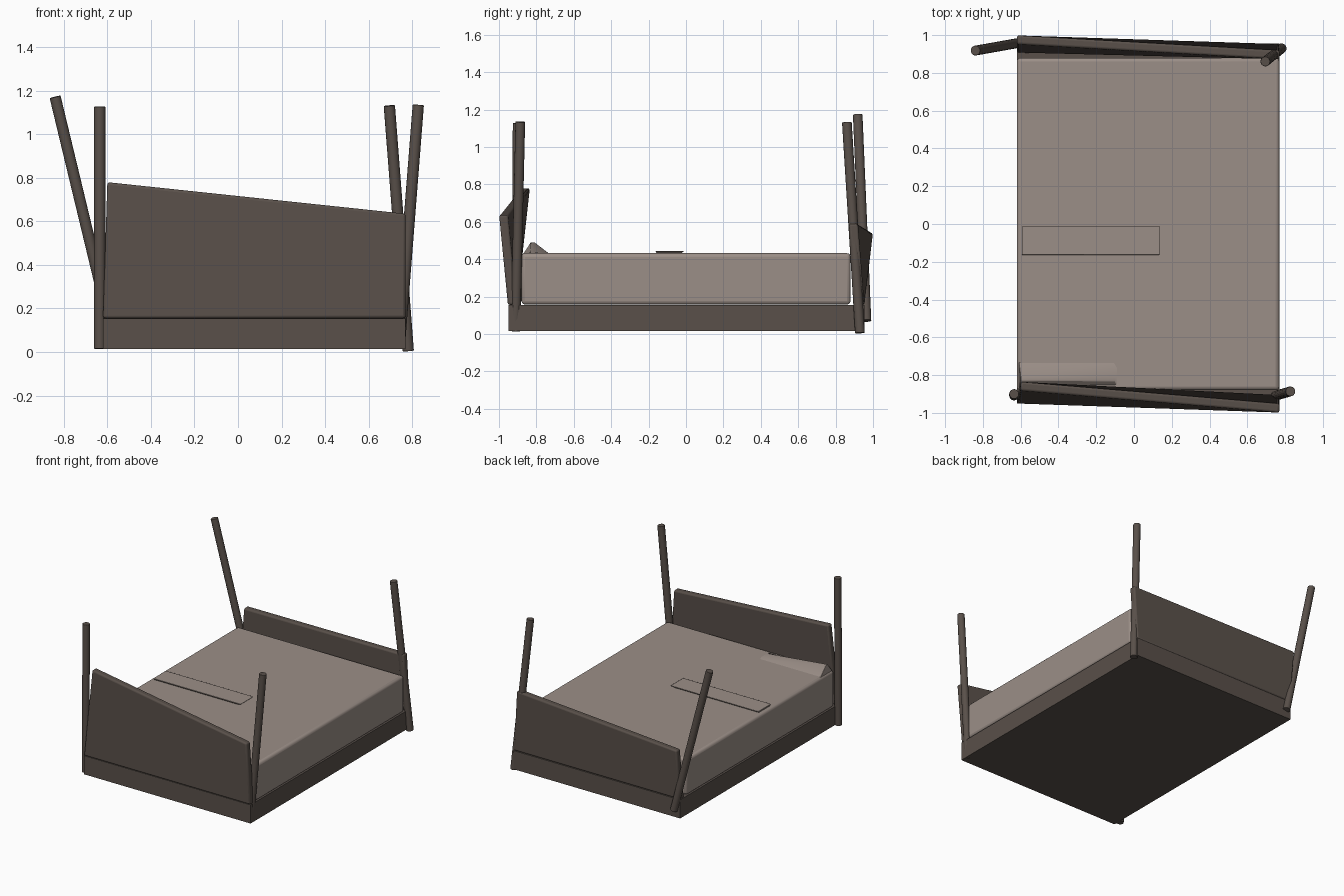
import bpy, bmesh
from mathutils import Vector

if "Cube" in bpy.data.objects:
    bpy.data.objects.remove(bpy.data.objects["Cube"])


def material(name, color):
    m = bpy.data.materials.new(name)
    m.diffuse_color = color
    m.use_nodes = True
    m.node_tree.nodes["Principled BSDF"].inputs["Base Color"].default_value = m.diffuse_color
    return m


wood = material("dark_wood", (0.10, 0.08, 0.068, 1))
cloth = material("bedding", (0.33, 0.275, 0.245, 1))


def finish(name, bm, mat, bevel=0.0):
    bmesh.ops.recalc_face_normals(bm, faces=bm.faces)
    me = bpy.data.meshes.new(name)
    bm.to_mesh(me)
    bm.free()
    ob = bpy.data.objects.new(name, me)
    bpy.context.collection.objects.link(ob)
    me.materials.append(mat)
    if bevel:
        b = ob.modifiers.new("soft_edges", "BEVEL")
        b.width, b.segments = bevel, 3
    bpy.context.view_layer.objects.active = ob
    ob.select_set(True)
    bpy.ops.object.shade_smooth_by_angle()
    ob.select_set(False)
    return ob


def hexahedron(name, bottom, top, mat, bevel=0.0, cuts=0):
    bm = bmesh.new()
    lo = [bm.verts.new(p) for p in bottom]
    hi = [bm.verts.new(p) for p in top]
    bm.faces.new(lo)
    bm.faces.new(hi)
    for i in range(4):
        j = (i + 1) % 4
        bm.faces.new((lo[i], lo[j], hi[j], hi[i]))
    return finish(name, bm, mat, bevel)


def ring(x0, x1, y0, y1, z):
    return [(x0, y0, z), (x1, y0, z), (x1, y1, z), (x0, y1, z)]


def box(name, x0, x1, y0, y1, z0, z1, mat, bevel=0.0):
    return hexahedron(name, ring(x0, x1, y0, y1, z0), ring(x0, x1, y0, y1, z1), mat, bevel)


def post(name, bottom, top, r=0.026):
    a, b = Vector(bottom), Vector(top)
    bm = bmesh.new()
    bmesh.ops.create_cone(bm, cap_ends=True, segments=16, radius1=r, radius2=r, depth=(b - a).length)
    bmesh.ops.rotate(bm, verts=bm.verts, matrix=(b - a).to_track_quat("Z", "Y").to_matrix())
    bmesh.ops.translate(bm, verts=bm.verts, vec=(a + b) / 2)
    return finish(name, bm, wood, 0.003)


def board(name, y, left, right, t=0.024):
    # twisted panel: left and right are the (x, y, z) top corners
    top = [(left[0], left[1] - t, left[2]), (right[0], right[1] - t, right[2]),
           (right[0], right[1] + t, right[2]), (left[0], left[1] + t, left[2])]
    return hexahedron(name, ring(-0.62, 0.77, y - t, y + t, 0.155), top, wood, 0.012)


# frame and mattress
box("bed_base", -0.62, 0.77, -0.95, 0.955, 0.015, 0.155, wood)
box("mattress", -0.62, 0.77, -0.88, 0.88, 0.157, 0.432, cloth, 0.02)

# twisted end panels
board("front_board", -0.928, (-0.60, -0.858, 0.78), (0.77, -0.976, 0.635))
board("back_board", 0.93, (-0.62, 0.976, 0.54), (0.77, 0.895, 0.59))

# leaning corner posts
post("front_left_post", (-0.635, -0.908, 0.015), (-0.635, -0.90, 1.127))
post("front_right_post", (0.74, -0.912, 0.015), (0.828, -0.886, 1.135))
post("back_left_post", (-0.575, 0.965, 0.07), (-0.84, 0.918, 1.172))
post("back_right_post", (0.782, 0.93, 0.005), (0.695, 0.86, 1.132))

# low folds in the bedding
hexahedron("middle_fold", ring(-0.59, 0.10, -0.15, -0.03, 0.425),
           ring(-0.595, 0.14, -0.165, -0.01, 0.444), cloth, 0.004)
hexahedron("front_fold", ring(-0.61, -0.08, -0.87, -0.73, 0.428),
           [(-0.60, -0.83, 0.49), (-0.10, -0.83, 0.436), (-0.10, -0.81, 0.436), (-0.60, -0.81, 0.49)],
           cloth, 0.003)
